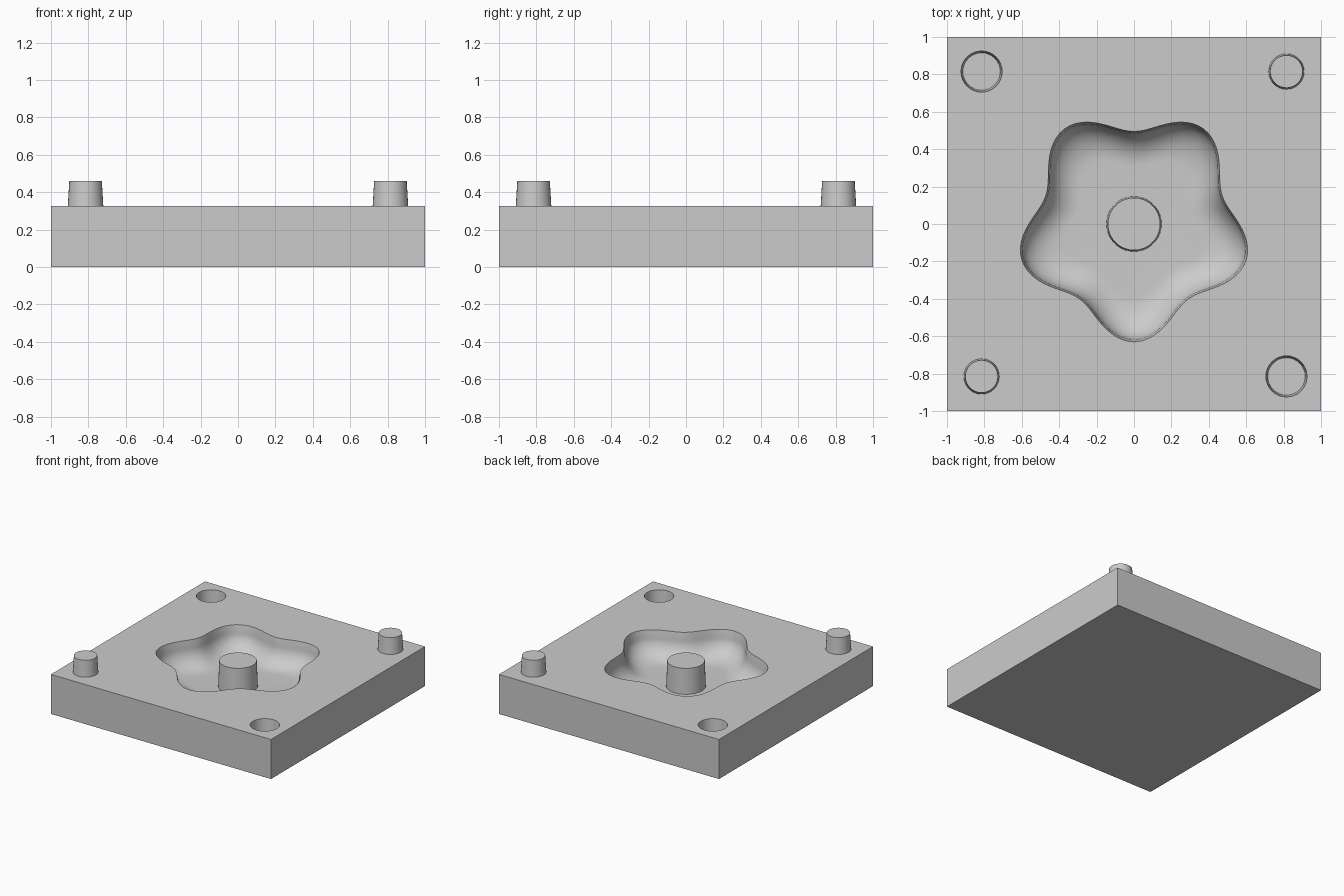
import bpy, bmesh, math

cube = bpy.data.objects.get("Cube")
if cube:
    bpy.data.objects.remove(cube, do_unlink=True)

TOP = 0.325      # upper face of the block
FLOOR = 0.115    # bottom of the cavity
PIN = 0.815      # corner pin offset

grey = bpy.data.materials.new("plain grey")
grey.use_nodes = True
COLOUR = (0.6, 0.6, 0.6, 1)
grey.diffuse_color = COLOUR
grey.node_tree.nodes["Principled BSDF"].inputs["Base Color"].default_value = COLOUR


def loft(name, rings, radius, n, centre=(0, 0)):
    """Closed solid through rings of (scale, z), outline given by radius(angle, scale)."""
    bm = bmesh.new()
    loops = []
    for s, z in rings:
        angles = [math.tau * i / n for i in range(n)]
        loops.append([bm.verts.new((centre[0] + radius(a, s) * math.cos(a),
                                    centre[1] + radius(a, s) * math.sin(a), z))
                      for a in angles])
    for low, high in zip(loops, loops[1:]):
        for i in range(n):
            j = (i + 1) % n
            bm.faces.new((low[i], low[j], high[j], high[i]))
    bm.faces.new(loops[0][::-1])
    bm.faces.new(loops[-1])
    bmesh.ops.recalc_face_normals(bm, faces=bm.faces)
    mesh = bpy.data.meshes.new(name)
    bm.to_mesh(mesh)
    bm.free()
    obj = bpy.data.objects.new(name, mesh)
    bpy.context.collection.objects.link(obj)
    mesh.materials.append(grey)
    return obj


def circle(angle, r):
    return r


def star(angle, s):
    # soft five-lobed outline, one lobe towards the front, rounder when smaller
    return s * (0.5625 + 0.0675 * math.cos(5 * (angle + math.pi / 2)))


def smooth(obj):
    bpy.ops.object.select_all(action='DESELECT')
    obj.select_set(True)
    bpy.context.view_layer.objects.active = obj
    bpy.ops.object.shade_smooth_by_angle(angle=math.radians(35))


# Block
bpy.ops.mesh.primitive_cube_add(size=1, location=(0, 0, TOP / 2))
block = bpy.context.object
block.name = "mould_block"
block.scale = (2, 2, TOP)
bpy.ops.object.transform_apply(location=True, scale=True)
block.data.materials.append(grey)

# Star cavity: steep wall at the rim, then a rounded sweep into the flat floor
WALL = TOP - 0.05
rings = []
for i in range(13):
    t = math.pi / 2 * i / 12
    rings.append((0.98 - 0.36 * (1 - math.sin(t)), FLOOR + (WALL - FLOOR) * (1 - math.cos(t))))
rings += [(1, TOP), (1, TOP + 0.1)]
cutters = [loft("cavity_cutter", rings, star, 120)]

# Tapered sockets in two opposite corners
for side in (-1, 1):
    cutters.append(loft("socket_cutter", [(0.1, TOP - 0.15), (0.11, TOP), (0.11, TOP + 0.1)],
                        circle, 32, (side * PIN, -side * PIN)))

for cutter in cutters:
    cutter.hide_render = True
    mod = block.modifiers.new("cut", 'BOOLEAN')
    mod.operation = 'DIFFERENCE'
    mod.solver = 'EXACT'
    mod.object = cutter
    bpy.context.view_layer.objects.active = block
    bpy.ops.object.modifier_apply(modifier=mod.name)
    bpy.data.objects.remove(cutter, do_unlink=True)
smooth(block)

# Centre post, flush with the block top
smooth(loft("centre_post", [(0.148, FLOOR - 0.02), (0.14, TOP)], circle, 40))

# Tapered pegs in the other two corners
for side, label in ((-1, "front_right"), (1, "back_left")):
    smooth(loft(label + "_peg", [(0.097, TOP - 0.02), (0.095, TOP), (0.087, 0.46)],
                circle, 32, (side * PIN, side * PIN)))
